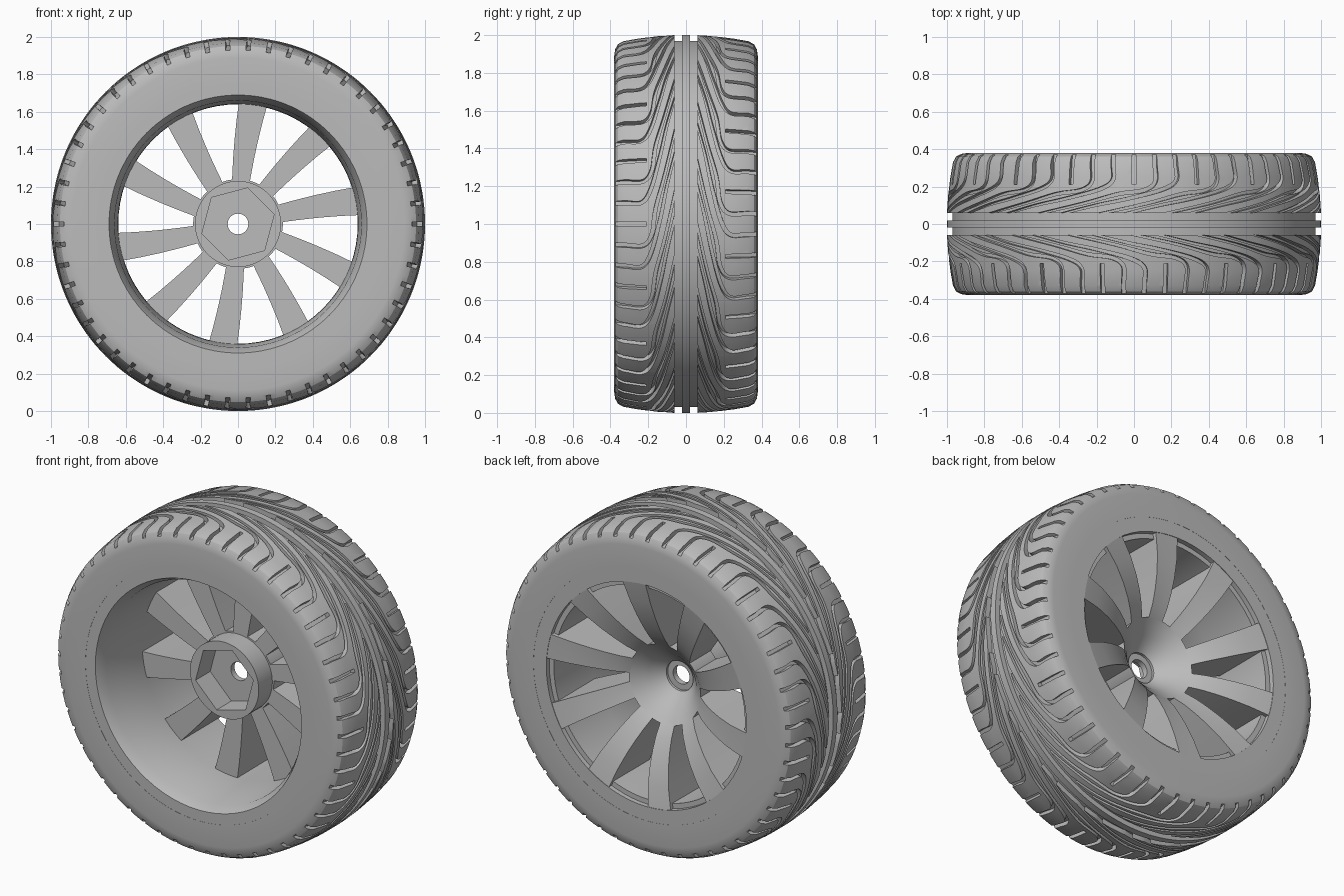
import bpy, bmesh, math
from mathutils import Vector

cube = bpy.data.objects.get("Cube")
if cube:
    bpy.data.objects.remove(cube, do_unlink=True)

grey = bpy.data.materials.new("mid_grey")
grey.use_nodes = True
grey.diffuse_color = (0.5, 0.5, 0.5, 1)
grey.node_tree.nodes["Principled BSDF"].inputs["Base Color"].default_value = (0.5, 0.5, 0.5, 1)


def polar(y, r, angle):
    """Point at radius r around the axle, which runs along y at z = 1."""
    return (r * math.cos(angle), y, 1 + r * math.sin(angle))


def skin(bm, rings, closed):
    """Join equal rings of points with quads; cap the ends if not closed."""
    rings = [[bm.verts.new(p) for p in ring] for ring in rings]
    n = len(rings[0])
    for i in range(len(rings) if closed else len(rings) - 1):
        a, b = rings[i], rings[(i + 1) % len(rings)]
        for j in range(n):
            k = (j + 1) % n
            bm.faces.new((a[j], a[k], b[k], b[j]))
    if not closed:
        bm.faces.new(rings[0])
        bm.faces.new(rings[-1][::-1])


def finish(bm, name):
    bmesh.ops.recalc_face_normals(bm, faces=bm.faces)
    mesh = bpy.data.meshes.new(name)
    bm.to_mesh(mesh)
    bm.free()
    mesh.materials.append(grey)
    obj = bpy.data.objects.new(name, mesh)
    bpy.context.collection.objects.link(obj)
    return obj


def revolve(name, profile, segments):
    bm = bmesh.new()
    step = math.tau / segments
    skin(bm, [[polar(y, r, i * step) for y, r in profile] for i in range(segments)], True)
    return finish(bm, name)


def select(obj):
    bpy.ops.object.select_all(action="DESELECT")
    obj.select_set(True)
    bpy.context.view_layer.objects.active = obj


def cut(obj, cutter, solver):
    select(obj)
    mod = obj.modifiers.new("cut", "BOOLEAN")
    mod.operation, mod.solver, mod.object = "DIFFERENCE", solver, cutter
    bpy.ops.object.modifier_apply(modifier=mod.name)
    bpy.data.objects.remove(cutter, do_unlink=True)


def smooth(obj):
    select(obj)
    bpy.ops.object.shade_smooth_by_angle(angle=math.radians(30))


def interpolate(table, x):
    for (x0, y0), (x1, y1) in zip(table, table[1:]):
        if x <= x1:
            return y0 + (y1 - y0) * (x - x0) / (x1 - x0)
    return table[-1][1]


def spline(points, steps=5):
    """Smooth path through the points."""
    pts = [Vector(p) for p in points]
    pts = [2 * pts[0] - pts[1]] + pts + [2 * pts[-1] - pts[-2]]
    path = []
    for a, b, c, d in zip(pts, pts[1:], pts[2:], pts[3:]):
        for i in range(steps):
            t = i / steps
            path.append(0.5 * (2 * b + (c - a) * t + (2 * a - 5 * b + 4 * c - d) * t * t
                               + (3 * b - a - 3 * c + d) * t ** 3))
    return path + [pts[-2]]


# Tyre: central rib, two ring grooves, crowned tread, flat sidewalls
half = [(0.02, 1), (0.02, 0.97), (0.06, 0.97), (0.06, 1), (0.15, 0.994), (0.25, 0.982),
        (0.33, 0.968), (0.36, 0.952), (0.375, 0.925), (0.38, 0.89), (0.38, 0.755)]
tyre = revolve("tyre", half + [(-y, r) for y, r in reversed(half)], 144)

# Tread grooves: (distance from middle, degrees) paths, repeated on both sides
PITCHES = 18
LEG = 20 / 3
grooves = [
    [(0.40, 0), (0.30, 0), (0.21, 0)],
    [(0.40, LEG), (0.32, LEG), (0.235, LEG), (0.185, 11), (0.135, 22), (0.10, 32), (0.05, 44)],
    [(0.40, -LEG), (0.32, -LEG), (0.225, -LEG), (0.18, -3), (0.16, 5), (0.11, 16), (0.05, 32)],
]
crown = half[3:7] + [(0.42, 0.95)]
bm = bmesh.new()
for side in (-1, 1):
    for pitch in range(PITCHES):
        offset = math.radians(20 * pitch + (10 if side > 0 else 0))
        for groove in grooves:
            path = spline([(y, math.radians(a)) for y, a in groove])
            rings = []
            for i, p in enumerate(path):
                along = path[min(i + 1, len(path) - 1)] - path[max(i - 1, 0)]
                normal = Vector((-along.y, along.x)).normalized()
                width = interpolate([(0.05, 0.005), (0.2, 0.0105), (0.4, 0.0125)], p.x)
                floor = interpolate(crown, p.x) - 0.03
                l, r = p + normal * width, p - normal * width
                rings.append([polar(side * q.x, radius, q.y + offset)
                              for q, radius in ((l, floor), (r, floor), (r, 1.04), (l, 1.04))])
            skin(bm, rings, False)
cut(tyre, finish(bm, "groove_cutter"), "MANIFOLD")
smooth(tyre)

# Rim barrel with front lip and stepped back edge
rim = revolve("rim", [(-0.379, 0.756), (-0.379, 0.69), (-0.32, 0.66), (0, 0.642), (0.35, 0.64),
                      (0.35, 0.67), (0.379, 0.67), (0.379, 0.756)], 72)
smooth(rim)

# Hub with funnel-shaped back, axle hole and hexagonal front socket
dish = [(0.09, 0.06), (0.12, 0.085), (0.16, 0.13), (0.2, 0.168), (0.24, 0.203), (0.3, 0.246),
        (0.37, 0.284), (0.45, 0.319), (0.55, 0.352), (0.68, 0.378)]
hub = revolve("hub", [(-0.13, 0.055), (0.045, 0.055), (0.045, 0.09)] + [(y, r) for r, y in dish[:5]]
              + [(0, 0.24), (0, 0.23), (-0.13, 0.23)], 60)
bm = bmesh.new()
corners = [math.radians(15 + 60 * i) for i in range(6)]
skin(bm, [[polar(y, 0.2, a) for a in corners] for y in (-0.2, 0.01)], False)
cut(hub, finish(bm, "socket_cutter"), "EXACT")
smooth(hub)

# Ten spokes: flat in front, following the funnel curve at the back
for i in range(10):
    bm = bmesh.new()
    rings = []
    for radius, depth in [(0.232, 0.194)] + dish[4:]:
        t = (radius - 0.24) / 0.4
        middle = math.radians(86 - 3 * t + 36 * i)
        spread = math.asin((0.048 + 0.027 * t) / radius)
        rings.append([polar(y, radius, middle + s * spread)
                      for y, s in ((0, -1), (0, 1), (depth, 1), (depth, 0), (depth, -1))])
    skin(bm, rings, False)
    smooth(finish(bm, f"spoke_{i + 1}"))
